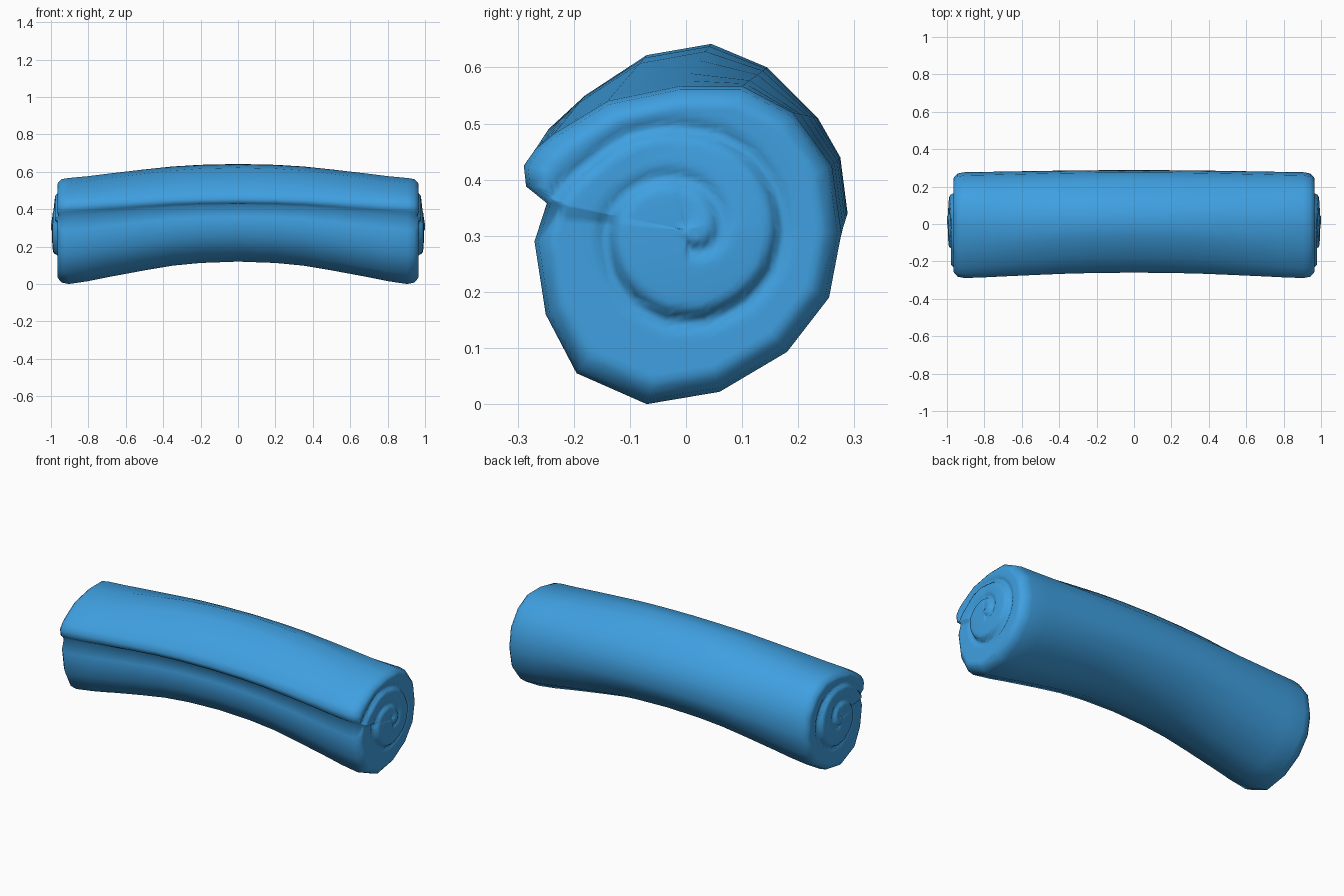
import bpy, bmesh, math

if "Cube" in bpy.data.objects:
    bpy.data.objects.remove(bpy.data.objects["Cube"])

# Cross-section (y, z) at the middle and near the ends, same point order
MID = [(-.06, .12), (.06, .125), (.17, .18), (.25, .26), (.288, .34), (.275, .44),
       (.235, .51), (.145, .60), (.045, .642), (-.07, .622), (-.18, .55), (-.245, .49),
       (-.26, .455), (-.253, .432), (-.222, .425), (-.245, .36), (-.235, .26), (-.17, .165)]
END = [(-.07, .0), (.06, .022), (.18, .093), (.255, .19), (.277, .305), (.26, .425),
       (.19, .52), (.10, .567), (-.01, .567), (-.14, .54), (-.235, .482), (-.268, .455),
       (-.289, .425), (-.285, .388), (-.248, .358), (-.27, .29), (-.25, .16), (-.195, .055)]
CY, CZ = 0.0, 0.31
# Lengthwise stations: x, blend from MID to END, scale about the roll centre
STATIONS = [(0, 0, 1), (.2, .06, 1), (.35, .18, 1), (.5, .39, 1), (.7, .7, 1),
            (.8, .87, 1), (.905, 1, 1), (.943, 1, .975), (.96, 1, .91)]
# Spiral groove on the end: running angle in degrees, radius
GROOVE = [(172, .245), (145, .205), (90, .175), (45, .17), (0, .166), (-50, .158),
          (-105, .157), (-155, .143), (-193, .132), (-233, .105), (-270, .085),
          (-315, .068), (-390, .048), (-450, .025)]
SUB, RINGS = 4, 24


def lerp_table(table, a):
    for (a0, r0), (a1, r1) in zip(table, table[1:]):
        if a1 <= a <= a0:
            return r0 + (r1 - r0) * (a0 - a) / (a0 - a1)
    return None


def cap_height(y, z):
    """Height of the rolled end: inner turns stick out further, a groove between turns."""
    r = math.hypot(y - CY, z - CZ)
    ang = math.degrees(math.atan2(z - CZ, y - CY))
    if ang > 172:
        ang -= 360
    h, dip = 0.966, 0.0
    for turn, step in ((0, .022), (1, .006)):
        g = lerp_table(GROOVE, ang - 360 * turn)
        if g is None:
            continue
        fade = 1.0
        if turn == 0:                      # step grows along the spiral
            fade = min(1, max(.3, (200 - ang) / 200))
            if ang < -200 or ang > 100:
                fade = .6
        s = min(1, max(0, (g - r) / .022 + .35))
        h += step * fade * s * s * (3 - 2 * s)
        dip = max(dip, .011 * math.exp(-((r - g - .004) / .014) ** 2))
    dome = .008 * max(0, 1 - (r / .15) ** 2)
    return min(1.0, h + dome - dip)


bm = bmesh.new()
n = len(MID)

# Long outer wrap with its overlapping flap
loops = []
for x, t, s in STATIONS:
    ring = []
    for (my, mz), (ey, ez) in zip(MID, END):
        y, z = my + (ey - my) * t, mz + (ez - mz) * t
        ring.append(bm.verts.new((x, CY + (y - CY) * s, CZ + (z - CZ) * s)))
    loops.append(ring)

# Finely divided rim where the end begins
rim = []
for i in range(n):
    (ay, az), (by, bz) = END[i], END[(i + 1) % n]
    for k in range(SUB):
        y, z = ay + (by - ay) * k / SUB, az + (bz - az) * k / SUB
        if k == 0:
            rim.append(loops[-1][i])
        else:
            rim.append(bm.verts.new((STATIONS[-1][0], CY + (y - CY) * .91, CZ + (z - CZ) * .91)))
N = len(rim)
for a, b in zip(loops[:-2], loops[1:-1]):
    for i in range(n):
        j = (i + 1) % n
        bm.faces.new((a[i], a[j], b[j], b[i]))
for i in range(n):
    j = (i + 1) % n
    edge = [rim[(i * SUB + k) % N] for k in range(SUB + 1)]
    bm.faces.new([loops[-2][i], loops[-2][j]] + edge[::-1])

# End face with spiral relief
prev = rim
for q in range(1, RINGS):
    f = 1 - q / RINGS
    ring = []
    for v in rim:
        y, z = CY + (v.co.y - CY) * f, CZ + (v.co.z - CZ) * f
        ring.append(bm.verts.new((cap_height(y, z), y, z)))
    for i in range(N):
        j = (i + 1) % N
        bm.faces.new((prev[i], prev[j], ring[j], ring[i]))
    prev = ring
centre = bm.verts.new((cap_height(CY + .001, CZ), CY, CZ))
for i in range(N):
    bm.faces.new((prev[i], prev[(i + 1) % N], centre))

# Mirror to the other half
geom = bm.verts[:] + bm.edges[:] + bm.faces[:]
bmesh.ops.mirror(bm, geom=geom, axis='X', merge_dist=.0005)
bmesh.ops.remove_doubles(bm, verts=[v for v in bm.verts if abs(v.co.x) < .001], dist=.0005)
bmesh.ops.recalc_face_normals(bm, faces=bm.faces[:])
for f in bm.faces:
    f.smooth = True

mesh = bpy.data.meshes.new("rolled_cloth")
bm.to_mesh(mesh)
bm.free()
obj = bpy.data.objects.new("rolled_cloth", mesh)
bpy.context.collection.objects.link(obj)

mat = bpy.data.materials.new("blue_cloth")
mat.diffuse_color = (.05, .35, .75, 1)
mat.use_nodes = True
mat.node_tree.nodes["Principled BSDF"].inputs["Base Color"].default_value = mat.diffuse_color
mesh.materials.append(mat)
